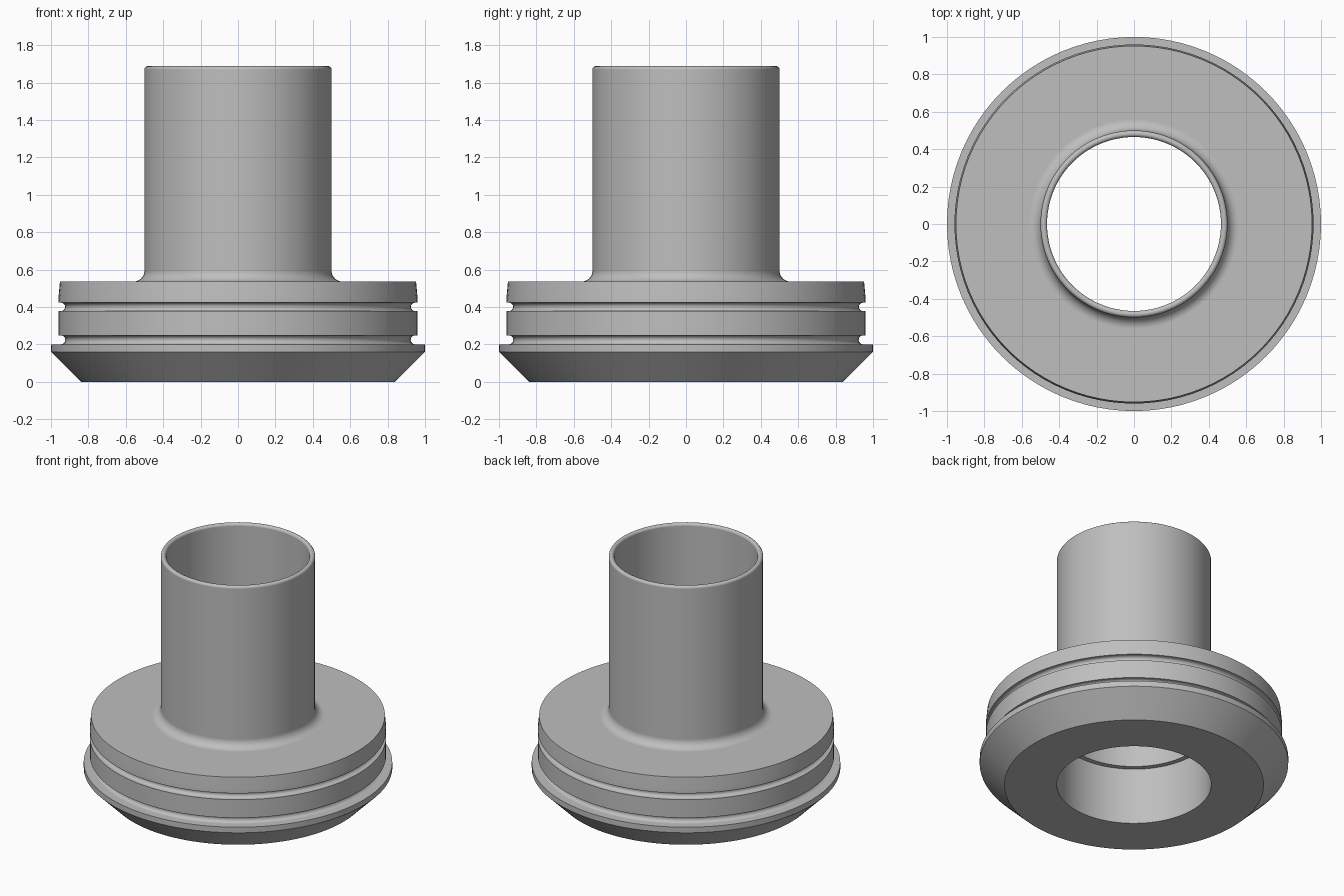
import bpy
import bmesh
from math import cos, sin, radians, pi

SEGMENTS = 96

cube = bpy.data.objects.get("Cube")
if cube:
    bpy.data.objects.remove(cube, do_unlink=True)

# Plain grey material
grey = bpy.data.materials.new("plain_grey")
grey.use_nodes = True
colour = (0.52, 0.52, 0.52, 1)
grey.diffuse_color = colour
grey.node_tree.nodes["Principled BSDF"].inputs["Base Color"].default_value = colour


def arc(r, z, radius, start, end, steps=8):
    """Points of a circular arc in the (radius, height) plane."""
    angles = [radians(start + (end - start) * i / steps) for i in range(steps + 1)]
    return [(r + radius * cos(a), z + radius * sin(a)) for a in angles]


def groove(low, high, mouth_low, mouth_high):
    """Round-bottomed seal groove, listed from bottom to top."""
    half = (high - low) / 2
    floor = arc(0.947, (low + high) / 2, half, 270, 90)
    return [(mouth_low, low)] + floor + [(mouth_high, high)]


def lathe(name, profile):
    """Revolve a closed profile about the z axis."""
    bm = bmesh.new()
    rings = []
    for i in range(SEGMENTS):
        a = 2 * pi * i / SEGMENTS
        rings.append([bm.verts.new((r * cos(a), r * sin(a), z)) for r, z in profile])
    count = len(profile)
    for i, ring in enumerate(rings):
        following = rings[(i + 1) % SEGMENTS]
        for j in range(count):
            k = (j + 1) % count
            bm.faces.new((ring[j], following[j], following[k], ring[k]))
    bmesh.ops.recalc_face_normals(bm, faces=bm.faces)
    mesh = bpy.data.meshes.new(name)
    bm.to_mesh(mesh)
    bm.free()
    mesh.materials.append(grey)
    obj = bpy.data.objects.new(name, mesh)
    bpy.context.collection.objects.link(obj)
    bpy.ops.object.select_all(action="DESELECT")
    obj.select_set(True)
    bpy.context.view_layer.objects.active = obj
    bpy.ops.object.shade_smooth_by_angle(angle=radians(26))
    # Keep the flat faces evenly shaded beside the fillets
    normals = obj.modifiers.new("even_shading", "WEIGHTED_NORMAL")
    normals.keep_sharp = True
    return obj


# Bevelled foot and wide lip
profile = [(0.5, 0), (0.84, 0), (1, 0.16)]
# Flange with two seal grooves and a slightly tapered top edge
profile += groove(0.2, 0.248, 1, 0.96)
profile += groove(0.378, 0.423, 0.96, 0.96)
profile += [(0.96, 0.45), (0.952, 0.535)]
# Fillet into the tube, then the rounded rim
profile += arc(0.56, 0.595, 0.06, 270, 180)
profile += arc(0.4825, 1.67, 0.0175, 0, 180)
# Bore, with a ledge where the lower end widens
profile += [(0.465, 0.405), (0.5, 0.405)]

lathe("flanged_tube", profile)
